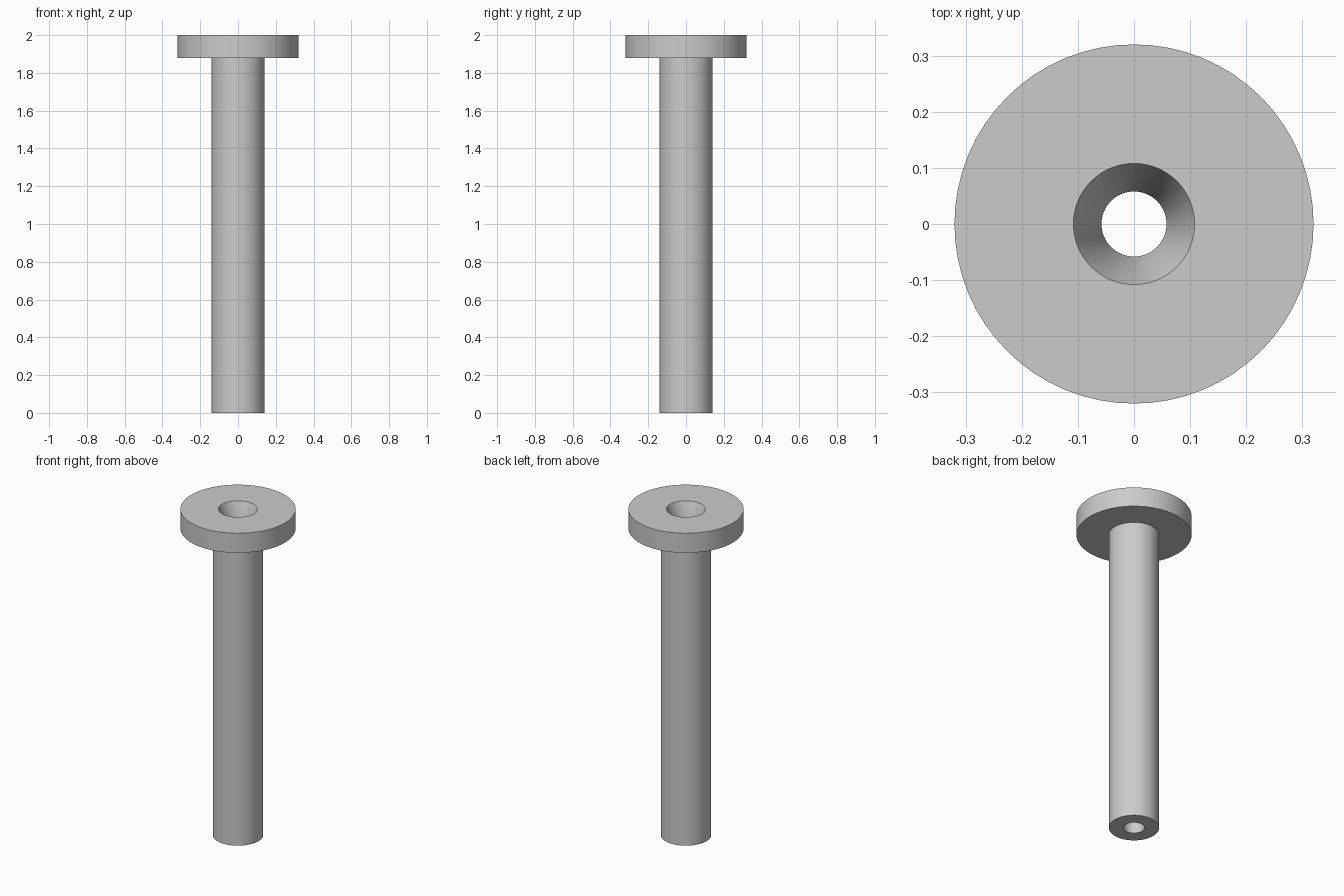
import bpy
import bmesh
from math import radians, cos, sin, tau

cube = bpy.data.objects.get("Cube")
if cube:
    bpy.data.objects.remove(cube, do_unlink=True)

SEGMENTS = 64
HEIGHT = 2.0
HEAD_BASE = 1.88
HEAD_R = 0.32
SHAFT_R = 0.14
BORE_R = 0.058
SINK_R = 0.108

grey = bpy.data.materials.new("plain grey")
grey.use_nodes = True
colour = (0.6, 0.6, 0.6, 1)
grey.diffuse_color = colour
grey.node_tree.nodes["Principled BSDF"].inputs["Base Color"].default_value = colour


def lathe(name, profile, material):
    """Revolve a closed (radius, height) profile around z."""
    bm = bmesh.new()
    rings = [[bm.verts.new((r * cos(tau * i / SEGMENTS), r * sin(tau * i / SEGMENTS), z))
              for i in range(SEGMENTS)] for r, z in profile]
    for a, b in zip(rings, rings[1:] + rings[:1]):
        for i in range(SEGMENTS):
            j = (i + 1) % SEGMENTS
            bm.faces.new((a[i], a[j], b[j], b[i]))
    bmesh.ops.recalc_face_normals(bm, faces=bm.faces)
    mesh = bpy.data.meshes.new(name)
    bm.to_mesh(mesh)
    bm.free()
    mesh.materials.append(material)
    obj = bpy.data.objects.new(name, mesh)
    bpy.context.collection.objects.link(obj)
    bpy.ops.object.select_all(action="DESELECT")
    obj.select_set(True)
    bpy.context.view_layer.objects.active = obj
    bpy.ops.object.shade_smooth_by_angle(angle=radians(30))
    return obj


# Flanged sleeve: hollow shaft, disc head and tapered mouth of the bore
lathe("flanged_sleeve", [
    (BORE_R, 0), (SHAFT_R, 0),
    (SHAFT_R, HEAD_BASE), (HEAD_R, HEAD_BASE),
    (HEAD_R, HEIGHT), (SINK_R, HEIGHT),
    (BORE_R, HEAD_BASE),
], grey)
